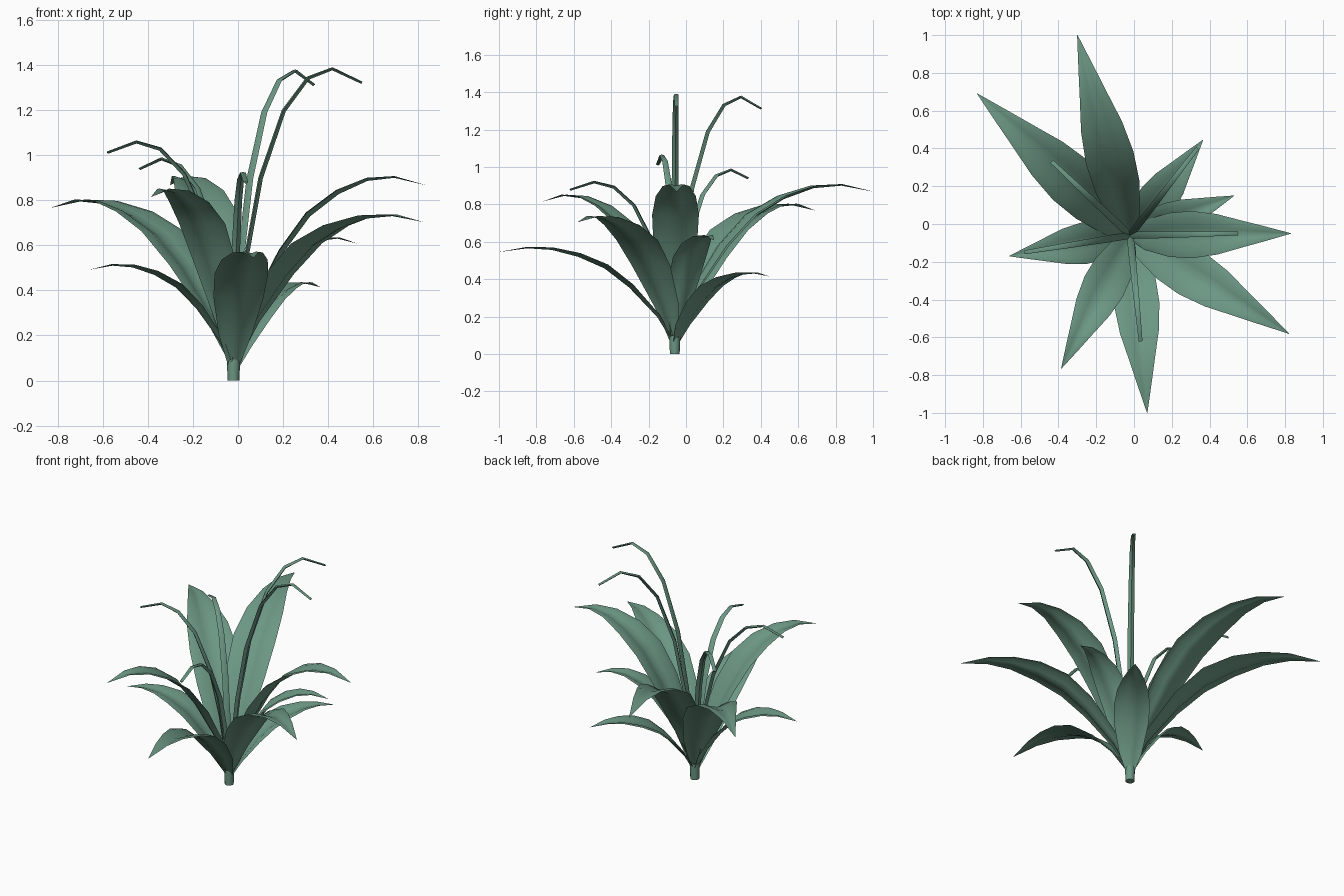
import bpy
import bmesh
from math import cos, sin, pi
from mathutils import Vector

if "Cube" in bpy.data.objects:
    bpy.data.objects.remove(bpy.data.objects["Cube"])

green = bpy.data.materials.new("leaf_green")
green.use_nodes = True
colour = (0.15, 0.31, 0.23, 1)
green.diffuse_color = colour
green.node_tree.nodes["Principled BSDF"].inputs["Base Color"].default_value = colour

ROOT = Vector((-0.02, -0.06, 0))

# Side profiles: (share of reach, share of peak height, share of width)
LEAF = [(0, 0.08, 0.15), (0.1, 0.35, 0.62), (0.26, 0.63, 0.93), (0.4, 0.81, 1),
        (0.55, 0.92, 0.86), (0.7, 0.985, 0.57), (0.84, 1, 0.31), (1, 0.965, 0.01)]
STALK = [(0, 0.04, 1), (0.1, 0.4, 1.1), (0.21, 0.65, 1.1), (0.39, 0.865, 1),
         (0.58, 0.97, 0.9), (0.77, 1, 0.75), (1, 0.955, 0.6)]

# Cross-sections: (across, up), in half widths
BLADE = [(-1, 0.17), (-0.65, 0.2), (-0.3, 0.06), (0, 0),
         (0.3, 0.06), (0.65, 0.2), (1, 0.17)]
TUBE = [(-1, 0.2), (0, -0.6), (1, 0.2), (0, 0.5)]


def sweep(name, tip_x, tip_y, peak, width, profile, section, closed):
    """Sweep a cross-section along an arching spine from the root to a tip."""
    reach = Vector((tip_x, tip_y, 0)) - ROOT
    out = reach.normalized()
    side = Vector((-out.y, out.x, 0))
    spine = [ROOT + reach * u + Vector((0, 0, peak * h)) for u, h, w in profile]
    bm = bmesh.new()
    rings = []
    for i, point in enumerate(spine):
        along = (spine[min(i + 1, len(spine) - 1)] - spine[max(i - 1, 0)]).normalized()
        up = along.cross(side).normalized()
        half = width / 2 * profile[i][2]
        rings.append([bm.verts.new(point + side * a * half + up * b * half)
                      for a, b in section])
    count = len(section)
    for low, high in zip(rings, rings[1:]):
        for j in range(count if closed else count - 1):
            k = (j + 1) % count
            bm.faces.new((low[j], high[j], high[k], low[k]))
    if closed:
        bm.faces.new(rings[0])
        bm.faces.new(rings[-1])
        bmesh.ops.recalc_face_normals(bm, faces=bm.faces[:])
    finish(name, bm)


def finish(name, bm):
    mesh = bpy.data.meshes.new(name)
    bm.to_mesh(mesh)
    bm.free()
    mesh.materials.append(green)
    obj = bpy.data.objects.new(name, mesh)
    bpy.context.collection.objects.link(obj)
    bpy.ops.object.select_all(action="DESELECT")
    obj.select_set(True)
    bpy.context.view_layer.objects.active = obj
    bpy.ops.object.shade_smooth_by_angle(angle=pi / 4)


# Broad leaves: name, tip x, tip y, peak height, width
leaves = [
    ("left_leaf", 0.83, -0.05, 0.90, 0.25),
    ("front_left_leaf", 0.82, -0.58, 0.73, 0.26),
    ("front_leaf", 0.07, -1.0, 0.565, 0.24),
    ("front_right_leaf", -0.385, -0.765, 0.845, 0.23),
    ("right_leaf", -0.66, -0.17, 0.51, 0.22),
    ("back_right_leaf", -0.83, 0.69, 0.795, 0.28),
    ("back_leaf", -0.30, 1.0, 0.90, 0.26),
    ("back_left_leaf", 0.365, 0.445, 0.43, 0.21),
    ("small_left_leaf", 0.53, 0.15, 0.63, 0.19),
]
for name, x, y, peak, width in leaves:
    sweep(name, x, y, peak, width, LEAF, BLADE, False)

# Slender stalks rising from the middle
stalks = [
    ("left_stalk", 0.55, -0.05, 1.385),
    ("back_left_stalk", 0.335, 0.40, 1.375),
    ("right_stalk", -0.58, -0.15, 1.06),
    ("front_stalk", 0.035, -0.62, 0.92),
    ("back_right_stalk", -0.435, 0.33, 0.985),
]
for name, x, y, peak in stalks:
    sweep(name, x, y, peak, 0.034, STALK, TUBE, True)

# Short round stem at the base
bm = bmesh.new()
bmesh.ops.create_cone(bm, cap_ends=True, segments=12, radius1=0.026, radius2=0.03, depth=0.1)
bmesh.ops.translate(bm, verts=bm.verts[:], vec=ROOT + Vector((0, 0, 0.05)))
finish("stem", bm)
